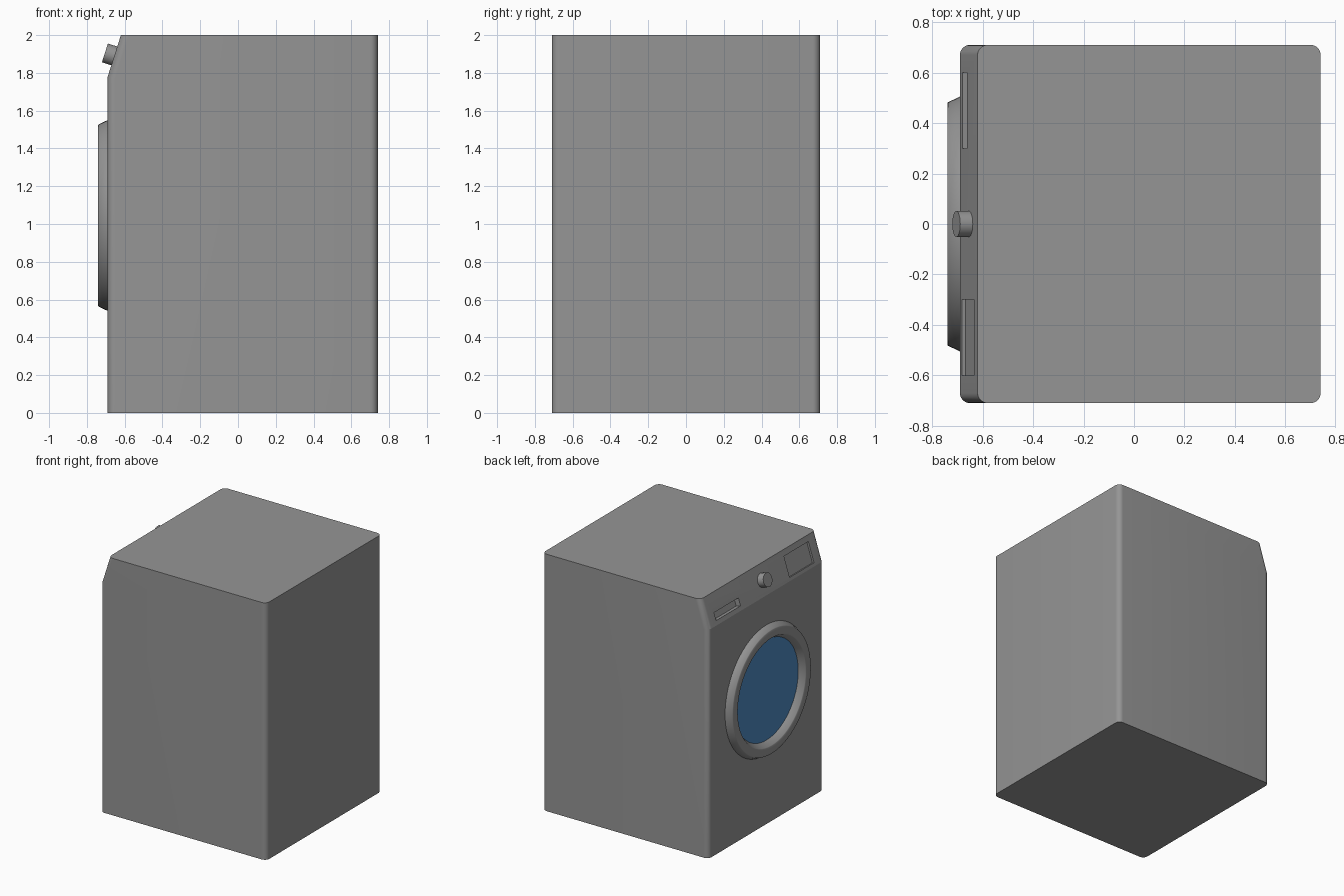
import bpy
import bmesh
from math import atan2, radians, pi
from mathutils import Matrix, Vector

cube = bpy.data.objects.get("Cube")
if cube:
    bpy.data.objects.remove(cube, do_unlink=True)

FRONT, BACK, HALF_Y, HEIGHT = -0.69, 0.74, 0.71, 2.0
SLOPE_Z, SLOPE_X = 1.78, -0.62
TILT = atan2(SLOPE_X - FRONT, HEIGHT - SLOPE_Z)
DOOR_Z = 1.045


def make_material(name, color):
    mat = bpy.data.materials.new(name)
    mat.use_nodes = True
    mat.diffuse_color = color
    mat.node_tree.nodes["Principled BSDF"].inputs["Base Color"].default_value = color
    return mat


def make_object(name, bm, mat):
    bmesh.ops.recalc_face_normals(bm, faces=bm.faces)
    mesh = bpy.data.meshes.new(name)
    bm.to_mesh(mesh)
    bm.free()
    mesh.materials.append(mat)
    obj = bpy.data.objects.new(name, mesh)
    bpy.context.collection.objects.link(obj)
    return obj


def activate(obj):
    bpy.ops.object.select_all(action="DESELECT")
    obj.select_set(True)
    bpy.context.view_layer.objects.active = obj


def smooth(obj, degrees):
    activate(obj)
    bpy.ops.object.shade_smooth_by_angle(angle=radians(degrees))


def on_panel(y, z):
    """Frame on the sloped panel: local x points inward, local z up the slope."""
    x = FRONT + (z - SLOPE_Z) * (SLOPE_X - FRONT) / (HEIGHT - SLOPE_Z)
    return Matrix.Translation((x, y, z)) @ Matrix.Rotation(TILT, 4, "Y")


grey = make_material("appliance grey", (0.3, 0.3, 0.3, 1))
blue = make_material("door glass blue", (0.075, 0.25, 0.53, 1))

# Cabinet: side profile extruded across, with rounded upright corners
bm = bmesh.new()
profile = [(FRONT, 0), (BACK, 0), (BACK, HEIGHT), (SLOPE_X, HEIGHT), (FRONT, SLOPE_Z)]
side = bm.faces.new([bm.verts.new((x, -HALF_Y, z)) for x, z in profile])
extruded = bmesh.ops.extrude_face_region(bm, geom=[side])["geom"]
bmesh.ops.translate(bm, vec=(0, 2 * HALF_Y, 0),
                    verts=[v for v in extruded if isinstance(v, bmesh.types.BMVert)])
uprights = [e for e in bm.edges if abs(e.verts[0].co.z - e.verts[1].co.z) > 0.1]
bmesh.ops.bevel(bm, geom=uprights, offset=0.04, segments=8, profile=0.5, affect="EDGES")
cabinet = make_object("cabinet", bm, grey)


def cut_recess(name, y, z, width, height, depth):
    """Sink a rectangular pocket into the sloped panel."""
    bm = bmesh.new()
    bmesh.ops.create_cube(bm, size=1)
    bmesh.ops.scale(bm, vec=(2 * depth, width, height), verts=bm.verts)
    bmesh.ops.transform(bm, matrix=on_panel(y, z), verts=bm.verts)
    cutter = make_object(name, bm, grey)
    cutter.hide_render = True
    mod = cabinet.modifiers.new(name, "BOOLEAN")
    mod.operation, mod.solver, mod.object = "DIFFERENCE", "EXACT", cutter
    activate(cabinet)
    bpy.ops.object.modifier_apply(modifier=mod.name)
    bpy.data.objects.remove(cutter, do_unlink=True)


# Control panel pockets
cut_recess("drawer_slot", 0.45, 1.84, 0.3, 0.06, 0.04)
cut_recess("display_recess", -0.45, 1.88, 0.3, 0.16, 0.015)
smooth(cabinet, 15)

# Control knob, square to the sloped panel
bm = bmesh.new()
bmesh.ops.create_cone(bm, cap_ends=True, segments=32, radius1=0.052, radius2=0.052, depth=0.06)
bmesh.ops.transform(bm, verts=bm.verts, matrix=on_panel(0, 1.89)
                    @ Matrix.Translation((-0.022, 0, 0)) @ Matrix.Rotation(pi / 2, 4, "Y"))
smooth(make_object("control_knob", bm, grey), 30)

# Door ring: lathed profile of (x, radius)
bm = bmesh.new()
ring = [(-0.68, 0.508), (FRONT, 0.505), (-0.737, 0.483), (-0.74, 0.478),
        (-0.74, 0.422), (-0.737, 0.417), (FRONT, 0.387)]
verts = [bm.verts.new((x, 0, DOOR_Z + r)) for x, r in ring]
edges = [bm.edges.new(pair) for pair in zip(verts, verts[1:])]
bmesh.ops.spin(bm, geom=verts + edges, cent=Vector((0, 0, DOOR_Z)), axis=(1, 0, 0),
               angle=2 * pi, steps=64, use_merge=True)
bmesh.ops.remove_doubles(bm, verts=bm.verts, dist=0.0001)
smooth(make_object("door_ring", bm, grey), 35)

# Door glass
bm = bmesh.new()
bmesh.ops.create_cone(bm, cap_ends=True, segments=64, radius1=0.389, radius2=0.389, depth=0.008)
bmesh.ops.transform(bm, verts=bm.verts, matrix=Matrix.Translation((FRONT, 0, DOOR_Z))
                    @ Matrix.Rotation(pi / 2, 4, "Y"))
smooth(make_object("door_glass", bm, blue), 30)
